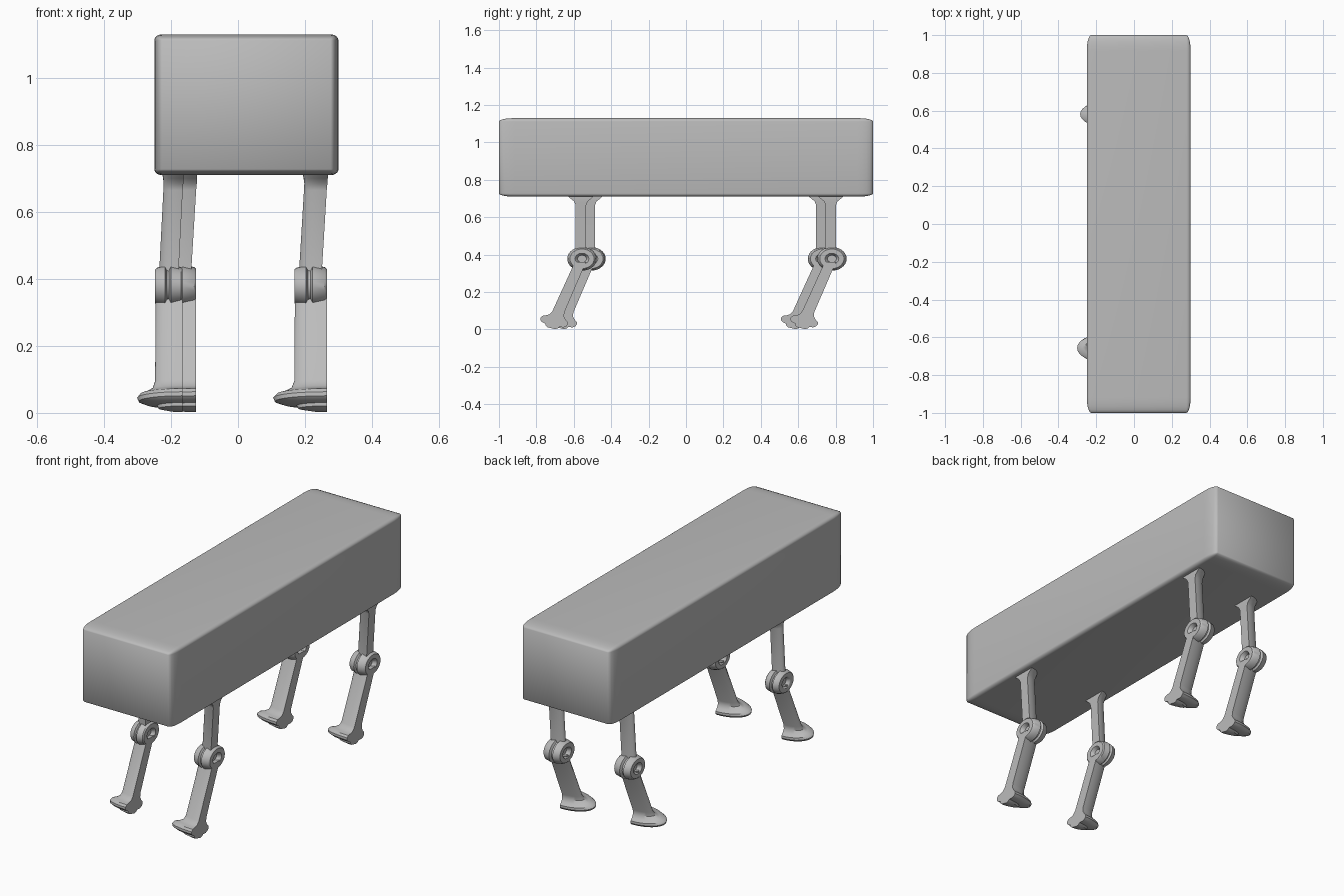
import bpy, bmesh, math
from mathutils import Vector

cube = bpy.data.objects.get("Cube")
if cube:
    bpy.data.objects.remove(cube, do_unlink=True)

grey = bpy.data.materials.new("plain grey")
grey.use_nodes = True
grey.diffuse_color = (0.5, 0.5, 0.5, 1)
grey.node_tree.nodes["Principled BSDF"].inputs["Base Color"].default_value = (0.5, 0.5, 0.5, 1)


def finish(name, bm, angle=35):
    bmesh.ops.recalc_face_normals(bm, faces=bm.faces)
    mesh = bpy.data.meshes.new(name)
    bm.to_mesh(mesh)
    bm.free()
    mesh.materials.append(grey)
    obj = bpy.data.objects.new(name, mesh)
    bpy.context.collection.objects.link(obj)
    bpy.ops.object.select_all(action='DESELECT')
    obj.select_set(True)
    bpy.context.view_layer.objects.active = obj
    bpy.ops.object.shade_smooth_by_angle(angle=math.radians(angle))
    return obj


def loft(name, rings, angle=35):
    """Skin closed rings of points and cap both ends."""
    bm = bmesh.new()
    loops = [[bm.verts.new(p) for p in ring] for ring in rings]
    n = len(loops[0])
    for a, b in zip(loops, loops[1:]):
        for i in range(n):
            j = (i + 1) % n
            bm.faces.new((a[i], a[j], b[j], b[i]))
    bm.faces.new(loops[0])
    bm.faces.new(loops[-1])
    return finish(name, bm, angle)


def half_ring(cx, cy, z, rx, ry, tilt=0.0, n=16):
    """Half ellipse bulging towards -x, with its flat side at cx."""
    pts = []
    for i in range(n + 1):
        a = math.pi * i / n
        dy = ry * math.cos(a)
        pts.append(Vector((cx - rx * math.sin(a), cy + dy, z - tilt * dy)))
    return pts


# Body: a rounded cube stretched to length
bm = bmesh.new()
bmesh.ops.create_cube(bm, size=1)
bmesh.ops.bevel(bm, geom=bm.edges[:], offset=0.042, segments=5, profile=0.5, affect='EDGES')
for v in bm.verts:
    v.co = Vector((v.co.x * 0.55 + 0.025, v.co.y * 2, v.co.z * 0.42 + 0.92))
finish("body", bm, 40)

KNEE_Z = 0.38
# Height, x radius, y radius, tilt of the foot and shin sections
FOOT = [(0.007, 0.05, 0.02, 0.25), (0.013, 0.085, 0.032, 0.25), (0.022, 0.09, 0.036, 0.25),
        (0.026, 0.13, 0.058, 0.25), (0.034, 0.155, 0.069, 0.25), (0.045, 0.16, 0.073, 0.25),
        (0.056, 0.15, 0.068, 0.25), (0.064, 0.125, 0.053, 0.22), (0.075, 0.105, 0.039, 0.15),
        (0.095, 0.097, 0.032, 0.1), (0.36, 0.095, 0.03, 0)]
# Height, x shift, x radius, y radius of the thigh sections
THIGH = [(0.40, -0.016, 0.068, 0.028), (0.665, 0, 0.068, 0.028),
         (0.685, 0.002, 0.069, 0.036), (0.7, 0.003, 0.072, 0.055), (0.715, 0.003, 0.075, 0.072)]
# Position along the hinge and radius: recessed ends with a groove between two rims
KNEE = [(-0.075, 0.022), (-0.094, 0.03), (-0.097, 0.034), (-0.097, 0.058), (-0.09, 0.064),
        (-0.062, 0.071), (-0.056, 0.06), (-0.048, 0.06), (-0.042, 0.073), (-0.006, 0.066),
        (0, 0.06), (0, 0.034), (-0.004, 0.03), (-0.022, 0.022)]


def leg(label, x, y, s):
    def foot_y(z):
        return y - 0.155 * (KNEE_Z - z) / 0.35

    loft(label + "_shin_and_foot",
         [half_ring(x, foot_y(z), z, rx * s, ry, t) for z, rx, ry, t in FOOT])
    loft(label + "_thigh",
         [half_ring(x + dx * s, y - 0.006, z, rx * s, ry) for z, dx, rx, ry in THIGH])
    rings = []
    for dx, r in KNEE:
        turn = [2 * math.pi * i / 28 for i in range(28)]
        rings.append([Vector((x + dx * s, y + 1.08 * r * math.cos(a),
                              KNEE_Z - 0.002 + 0.87 * r * math.sin(a))) for a in turn])
    loft(label + "_knee", rings)


leg("front_right_leg", -0.165, -0.508, 0.85)
leg("front_left_leg", 0.265, -0.556, 1)
leg("rear_right_leg", -0.125, 0.73, 1)
leg("rear_left_leg", 0.265, 0.78, 1)
